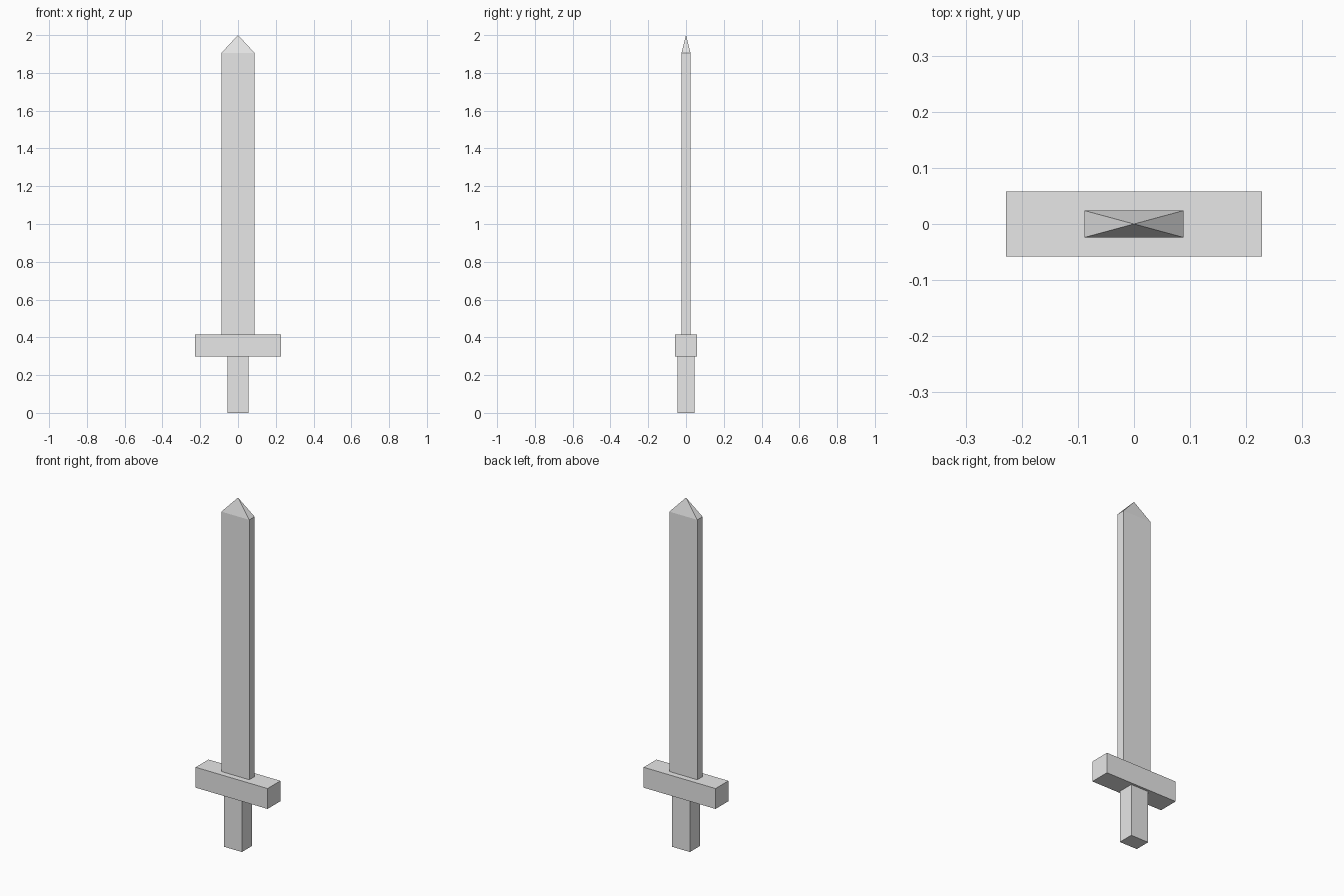
import bpy
import bmesh

cube = bpy.data.objects.get("Cube")
if cube:
    bpy.data.objects.remove(cube, do_unlink=True)

GREY = (0.8, 0.8, 0.8, 1.0)
grey = bpy.data.materials.new("light_grey")
grey.use_nodes = True
grey.diffuse_color = GREY
for node in grey.node_tree.nodes:
    if node.type == "BSDF_PRINCIPLED":
        node.inputs["Base Color"].default_value = GREY


def block(name, half_x, half_y, bottom, top, tip=None):
    """Box between two heights, with an optional pyramid point on top."""
    bm = bmesh.new()
    bmesh.ops.create_cube(bm, size=2)
    for v in bm.verts:
        v.co = (v.co.x * half_x, v.co.y * half_y, top if v.co.z > 0 else bottom)
    if tip:
        bm.normal_update()
        cap = max(bm.faces, key=lambda f: f.normal.z)
        apex = bmesh.ops.poke(bm, faces=[cap])["verts"][0]
        apex.co.z = tip
    bmesh.ops.recalc_face_normals(bm, faces=bm.faces)
    mesh = bpy.data.meshes.new(name)
    bm.to_mesh(mesh)
    bm.free()
    mesh.materials.append(grey)
    obj = bpy.data.objects.new(name, mesh)
    bpy.context.collection.objects.link(obj)
    return obj


# Handle, crossguard and pointed blade, stacked along z
block("grip", 0.056, 0.045, 0.0, 0.298)
block("crossguard", 0.228, 0.058, 0.298, 0.415)
block("blade", 0.0885, 0.024, 0.415, 1.905, tip=2.0)
